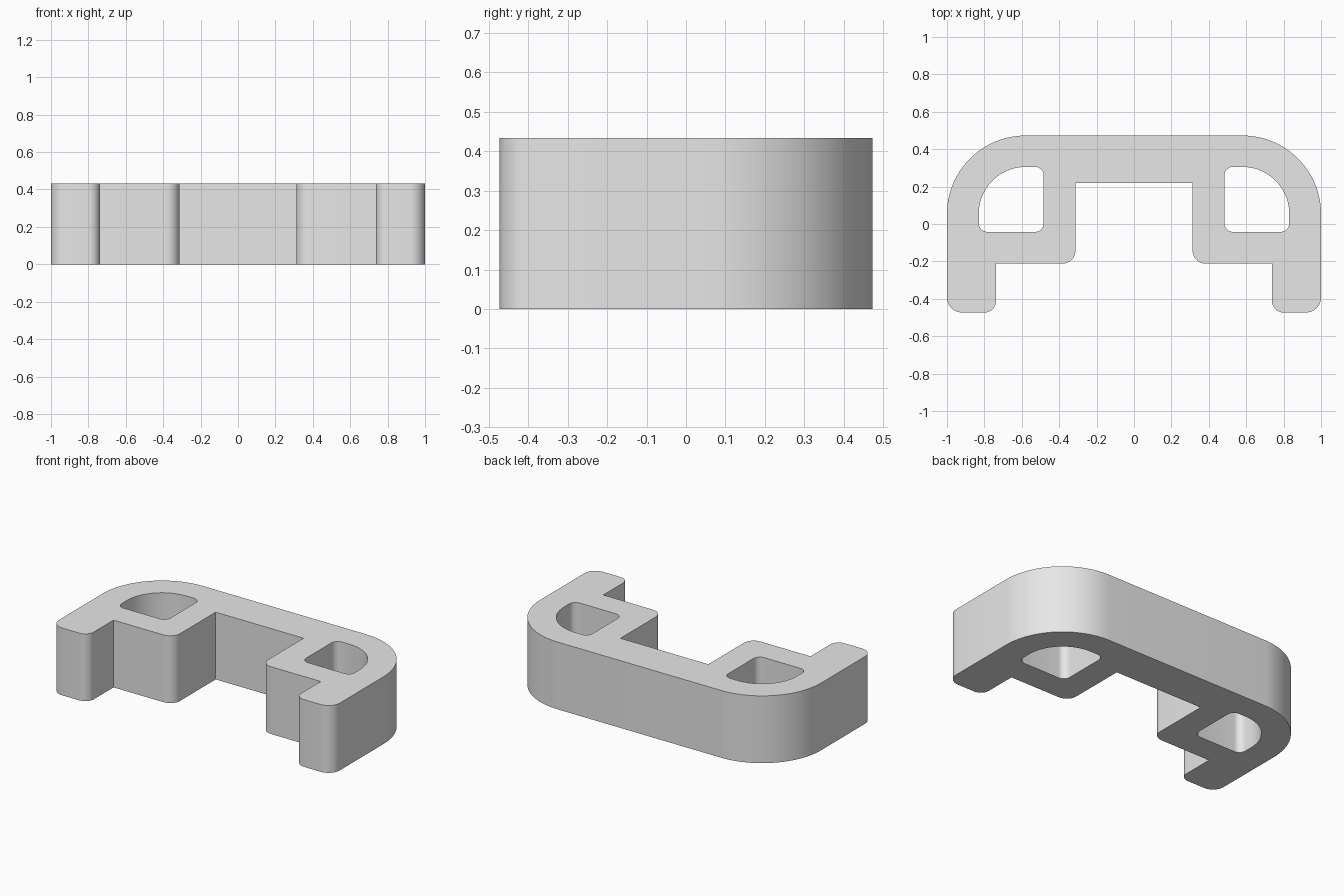
import bpy
import bmesh
import math
from mathutils import Vector

if "Cube" in bpy.data.objects:
    bpy.data.objects.remove(bpy.data.objects["Cube"])

HEIGHT = 0.433


def rounded(corners, steps=8):
    """Closed outline from (x, y, radius) corners, each rounded with an arc."""
    pts = []
    for i, (x, y, r) in enumerate(corners):
        p = Vector((x, y))
        if r == 0:
            pts.append(p)
            continue
        a = (Vector(corners[i - 1][:2]) - p).normalized()
        b = (Vector(corners[(i + 1) % len(corners)][:2]) - p).normalized()
        n = 24 if r > 0.2 else steps
        centre = p + (a + b) * r          # all corners are right angles
        for k in range(n + 1):
            t = math.pi / 2 * k / n
            pts.append(centre - b * r * math.cos(t) - a * r * math.sin(t))
    return pts


def mirrored(corners):
    return [(-x, y, r) for x, y, r in reversed(corners)]


# Right half of the outline, from the back round to the inner recess
half = [
    (1.0, 0.473, 0.42),       # large back shoulder
    (1.0, -0.473, 0.08),      # foot
    (0.738, -0.473, 0.06),
    (0.738, -0.212, 0),
    (0.313, -0.212, 0.07),    # inner block
    (0.313, 0.22, 0),
]
# Window through the right side
window = [
    (0.83, 0.305, 0.25),
    (0.83, -0.042, 0.045),
    (0.483, -0.042, 0.045),
    (0.483, 0.305, 0.045),
]
outlines = [rounded(half + mirrored(half)), rounded(window), rounded(mirrored(window))]

# Fill the flat profile with its two windows, then extrude it upward
bm = bmesh.new()
edges = []
for pts in outlines:
    vs = [bm.verts.new((p.x, p.y, 0)) for p in pts]
    edges += [bm.edges.new((vs[i - 1], v)) for i, v in enumerate(vs)]
bmesh.ops.triangle_fill(bm, edges=edges, use_beauty=True, normal=(0, 0, 1))
ext = bmesh.ops.extrude_face_region(bm, geom=bm.faces[:], use_keep_orig=True)
top = [g for g in ext["geom"] if isinstance(g, bmesh.types.BMVert)]
bmesh.ops.translate(bm, verts=top, vec=(0, 0, HEIGHT))
bmesh.ops.recalc_face_normals(bm, faces=bm.faces[:])

mesh = bpy.data.meshes.new("bracket")
bm.to_mesh(mesh)
bm.free()
bracket = bpy.data.objects.new("bracket", mesh)
bpy.context.collection.objects.link(bracket)

grey = bpy.data.materials.new("light grey")
grey.diffuse_color = (0.8, 0.8, 0.8, 1)
grey.use_nodes = True
grey.node_tree.nodes["Principled BSDF"].inputs["Base Color"].default_value = grey.diffuse_color
mesh.materials.append(grey)

# Smooth the rounded walls, keep the rims sharp
bpy.context.view_layer.objects.active = bracket
bracket.select_set(True)
bpy.ops.object.shade_smooth_by_angle(angle=math.radians(30))
